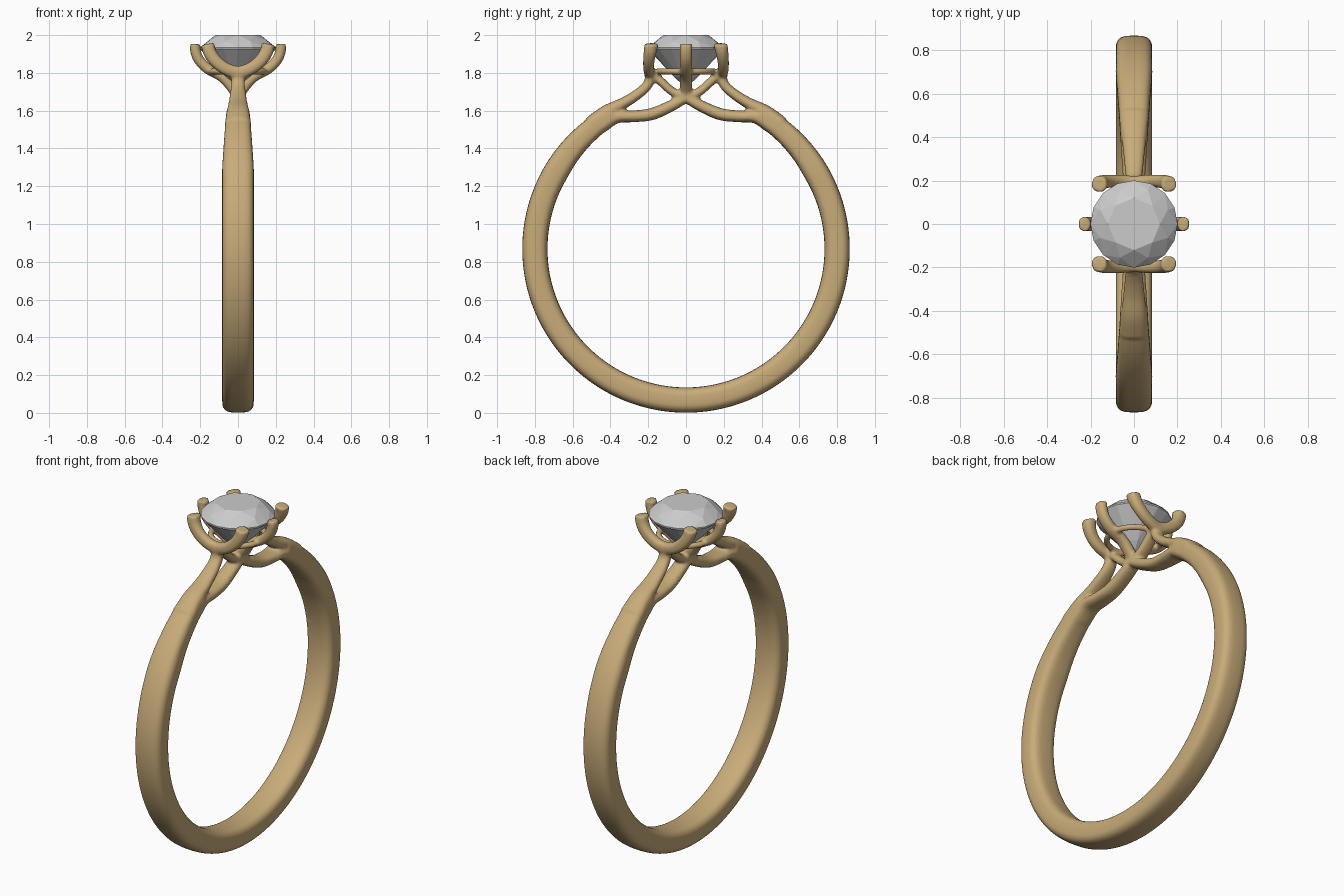
import bpy, bmesh
from math import sin, cos, pi
from mathutils import Vector

if "Cube" in bpy.data.objects:
    bpy.data.objects.remove(bpy.data.objects["Cube"])

X, Y = Vector((1, 0, 0)), Vector((0, 1, 0))


def catmull(pts, n=8):
    """Smooth list of tuples (x, y, z, half_width, half_thickness)."""
    p = [Vector(q) for q in pts]
    p = [p[0] * 2 - p[1]] + p + [p[-1] * 2 - p[-2]]
    out = []
    for i in range(1, len(p) - 2):
        a, b, c, d = p[i - 1:i + 3]
        for k in range(n):
            t = k / n
            out.append(0.5 * (2 * b + (c - a) * t + (2 * a - 5 * b + 4 * c - d) * t * t
                              + (3 * b - a - 3 * c + d) * t ** 3))
    return out + [p[-2]]


def sweep(bm, pts, side, power=2.4, sides=24):
    """Closed bar along a path with a superellipse section."""
    path = catmull(pts)
    pos = [Vector(q[:3]) for q in path]
    rings = []
    for i, q in enumerate(path):
        tan = (pos[min(i + 1, len(pos) - 1)] - pos[max(i - 1, 0)]).normalized()
        nor = tan.cross(side).normalized()
        ring = []
        for k in range(sides):
            c, s = cos(2 * pi * k / sides), sin(2 * pi * k / sides)
            u = abs(c) ** (2 / power) * (1 if c > 0 else -1)
            v = abs(s) ** (2 / power) * (1 if s > 0 else -1)
            ring.append(bm.verts.new(pos[i] + side * (u * q[3]) + nor * (v * q[4])))
        rings.append(ring)
    for a, b in zip(rings, rings[1:]):
        for k in range(sides):
            j = (k + 1) % sides
            bm.faces.new((a[k], a[j], b[j], b[k]))
    bm.faces.new(rings[0][::-1])
    bm.faces.new(rings[-1])


gold = bpy.data.materials.new("gold")
gold.diffuse_color = (0.58, 0.41, 0.19, 1)
gold.use_nodes = True
gold.node_tree.nodes["Principled BSDF"].inputs["Base Color"].default_value = gold.diffuse_color
bm = bmesh.new()

# Round shank, open at the top and tapering towards the shoulders
R, CZ = 0.8, 0.868
end = pi - 0.49
shank = []
for i in range(-20, 21):
    a = end * i / 20
    t = max(0, (abs(i) - 16) / 4)
    r = R + 0.012 * t
    shank.append((0, r * sin(a), CZ - r * cos(a), 0.084 - 0.022 * t, 0.067 - 0.015 * t))
sweep(bm, shank, X, 3.2)

for s in (-1, 1):
    # Upper shoulder strand rising to the prong base
    upper = [(.50, 1.528, .070, .045), (.42, 1.592, .060, .038), (.33, 1.640, .050, .030),
             (.25, 1.692, .042, .027), (.20, 1.742, .036, .026), (.188, 1.805, .036, .026)]
    sweep(bm, [(0, s * y, z, w, t) for y, z, w, t in upper], X)
    # Lower strand crossing under the stone to the opposite prong base
    lower = [(.45, 1.515, .066, .036), (.37, 1.566, .062, .034), (.28, 1.570, .056, .031),
             (.18, 1.582, .050, .032), (.08, 1.625, .046, .030), (0, 1.668, .042, .026),
             (-.07, 1.700, .038, .023), (-.13, 1.752, .036, .023), (-.18, 1.800, .034, .024)]
    sweep(bm, [(0, s * y, z, w, t) for y, z, w, t in lower], X)
    # Corner prong pair as one U shape
    half = [(.160, .182, 1.953, .038, .036), (.150, .190, 1.91, .034, .035),
            (.118, .197, 1.862, .030, .034), (.065, .197, 1.822, .029, .033)]
    pair = ([(-x, s * y, z, w, t) for x, y, z, w, t in half] + [(0, s * .193, 1.803, .029, .034)]
            + [(x, s * y, z, w, t) for x, y, z, w, t in half[::-1]])
    sweep(bm, pair, Y)
    # Single side prong
    side = [(0, 1.668), (.030, 1.72), (.085, 1.780), (.160, 1.822), (.207, 1.870),
            (.226, 1.92), (.225, 1.953)]
    sweep(bm, [(s * x, 0, z, .033, .028) for x, z in side], Y)

# Thin gallery rail under the stone
n, m = 48, 10
rail = [[bm.verts.new(((.145 + .017 * cos(2 * pi * j / m)) * cos(2 * pi * i / n),
                       (.145 + .017 * cos(2 * pi * j / m)) * sin(2 * pi * i / n),
                       1.808 + .017 * sin(2 * pi * j / m))) for j in range(m)] for i in range(n)]
for i in range(n):
    for j in range(m):
        a, b = rail[i], rail[(i + 1) % n]
        bm.faces.new((a[j], b[j], b[(j + 1) % m], a[(j + 1) % m]))

bmesh.ops.recalc_face_normals(bm, faces=bm.faces)
mesh = bpy.data.meshes.new("ring_setting")
bm.to_mesh(mesh)
bm.free()
ring = bpy.data.objects.new("ring_setting", mesh)
bpy.context.collection.objects.link(ring)
mesh.materials.append(gold)

# Fuse all metal parts with soft fillets
rm = ring.modifiers.new("fuse", 'REMESH')
rm.mode = 'VOXEL'
rm.voxel_size = 0.008
rm.use_smooth_shade = True
sm = ring.modifiers.new("soften", 'SMOOTH')
sm.factor = 0.5
sm.iterations = 6

# Brilliant-cut stone as a faceted convex hull
bm = bmesh.new()
for count, r, z, off in ((8, .120, 2.0, 0), (8, .168, 1.969, .5), (16, .201, 1.934, 0),
                         (16, .201, 1.926, 0), (8, .065, 1.775, .5), (1, 0, 1.722, 0)):
    for k in range(count):
        a = 2 * pi * (k + off) / count
        bm.verts.new((r * cos(a), r * sin(a), z))
bmesh.ops.convex_hull(bm, input=bm.verts)
bmesh.ops.recalc_face_normals(bm, faces=bm.faces)
gm = bpy.data.meshes.new("stone")
bm.to_mesh(gm)
bm.free()
bpy.context.collection.objects.link(bpy.data.objects.new("stone", gm))
